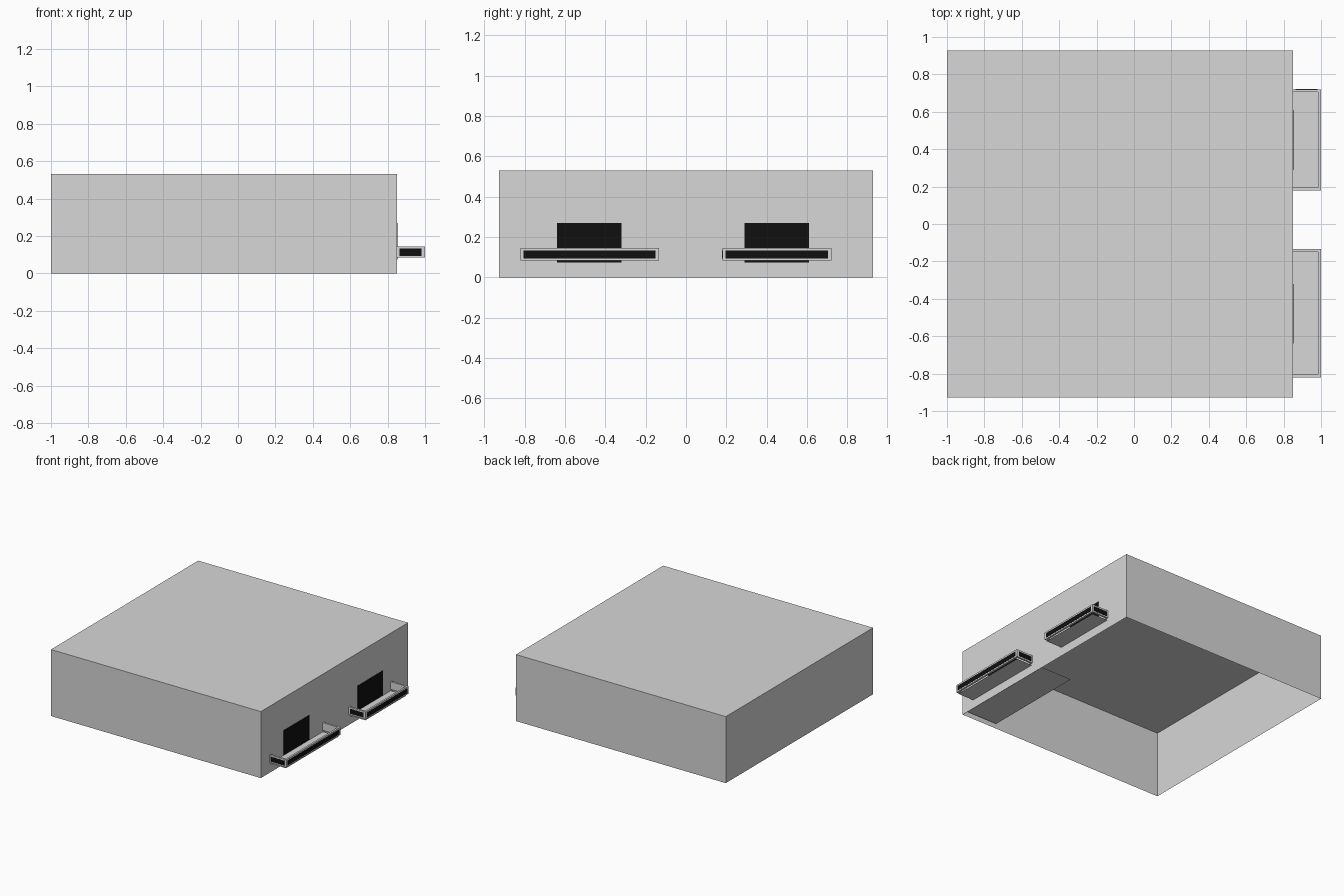
import bpy, bmesh

if "Cube" in bpy.data.objects:
    bpy.data.objects.remove(bpy.data.objects["Cube"])

def material(name, v):
    m = bpy.data.materials.new(name)
    m.diffuse_color = (v, v, v, 1)
    m.use_nodes = True
    m.node_tree.nodes["Principled BSDF"].inputs["Base Color"].default_value = m.diffuse_color
    return m

GREY = material("light_grey", 0.68)
BLACK = material("black", 0.005)

def finish(bm, name, mat):
    me = bpy.data.meshes.new(name)
    bm.to_mesh(me)
    bm.free()
    me.materials.append(mat)
    ob = bpy.data.objects.new(name, me)
    bpy.context.collection.objects.link(ob)
    return ob

def box(name, lo, hi, mat, open_bottom=False):
    bm = bmesh.new()
    bmesh.ops.create_cube(bm, size=1)
    for v in bm.verts:
        v.co = [lo[i] if v.co[i] < 0 else hi[i] for i in range(3)]
    if open_bottom:
        bm.normal_update()
        bmesh.ops.delete(bm, geom=[f for f in bm.faces if f.normal.z < -0.5], context='FACES_ONLY')
    return finish(bm, name, mat)

def plate(name, x0, x1, y0, y1, z, mat):
    # single downward-facing sheet
    bm = bmesh.new()
    bm.faces.new([bm.verts.new(p) for p in ((x0, y0, z), (x0, y1, z), (x1, y1, z), (x1, y0, z))])
    return finish(bm, name, mat)

WALL, OUT, RIM = 0.85, 1.0, 0.015

def rail(name, y0, y1, z0, z1):
    # U-shaped parapet, profile extruded upward
    t = RIM
    pts = [(WALL, y0), (OUT, y0), (OUT, y1), (WALL, y1),
           (WALL, y1 - t), (OUT - t, y1 - t), (OUT - t, y0 + t), (WALL, y0 + t)]
    bm = bmesh.new()
    f = bm.faces.new([bm.verts.new((x, y, z0)) for x, y in pts])
    ext = bmesh.ops.extrude_face_region(bm, geom=[f], use_keep_orig=True)
    for g in ext["geom"]:
        if isinstance(g, bmesh.types.BMVert):
            g.co.z = z1
    bmesh.ops.recalc_face_normals(bm, faces=bm.faces[:])
    return finish(bm, name, GREY)

# Building shell, open underneath, with a floor strip inside
box("building_shell", (-1, -0.927, 0), (WALL, 0.927, 0.53), GREY, open_bottom=True)
plate("inner_floor", 0.555, WALL, -0.90, -0.055, 0.02, GREY)

# Balconies: rail, floor, dark panels on three outer sides, door behind
for tag, y0, y1, d0, d1 in (("front", -0.82, -0.135, -0.64, -0.32),
                            ("back", 0.18, 0.72, 0.29, 0.61)):
    rail(tag + "_balcony_rail", y0, y1, 0.084, 0.145)
    plate(tag + "_balcony_floor", WALL, OUT - 0.01, y0 + 0.01, y1 - 0.01, 0.071, GREY)
    pz0, pz1, e = 0.094, 0.133, 0.002
    box(tag + "_panel_outer", (OUT - e, y0 + 0.015, pz0), (OUT + e / 2, y1 - 0.015, pz1), BLACK)
    for side, y in (("left", y0), ("right", y1)):
        box(tag + "_panel_" + side, (WALL + 0.013, y - e / 2, pz0), (OUT - 0.018, y + e / 2, pz1), BLACK)
    box(tag + "_door", (WALL - 0.001, d0, 0.074), (WALL + 0.003, d1, 0.27), BLACK)
